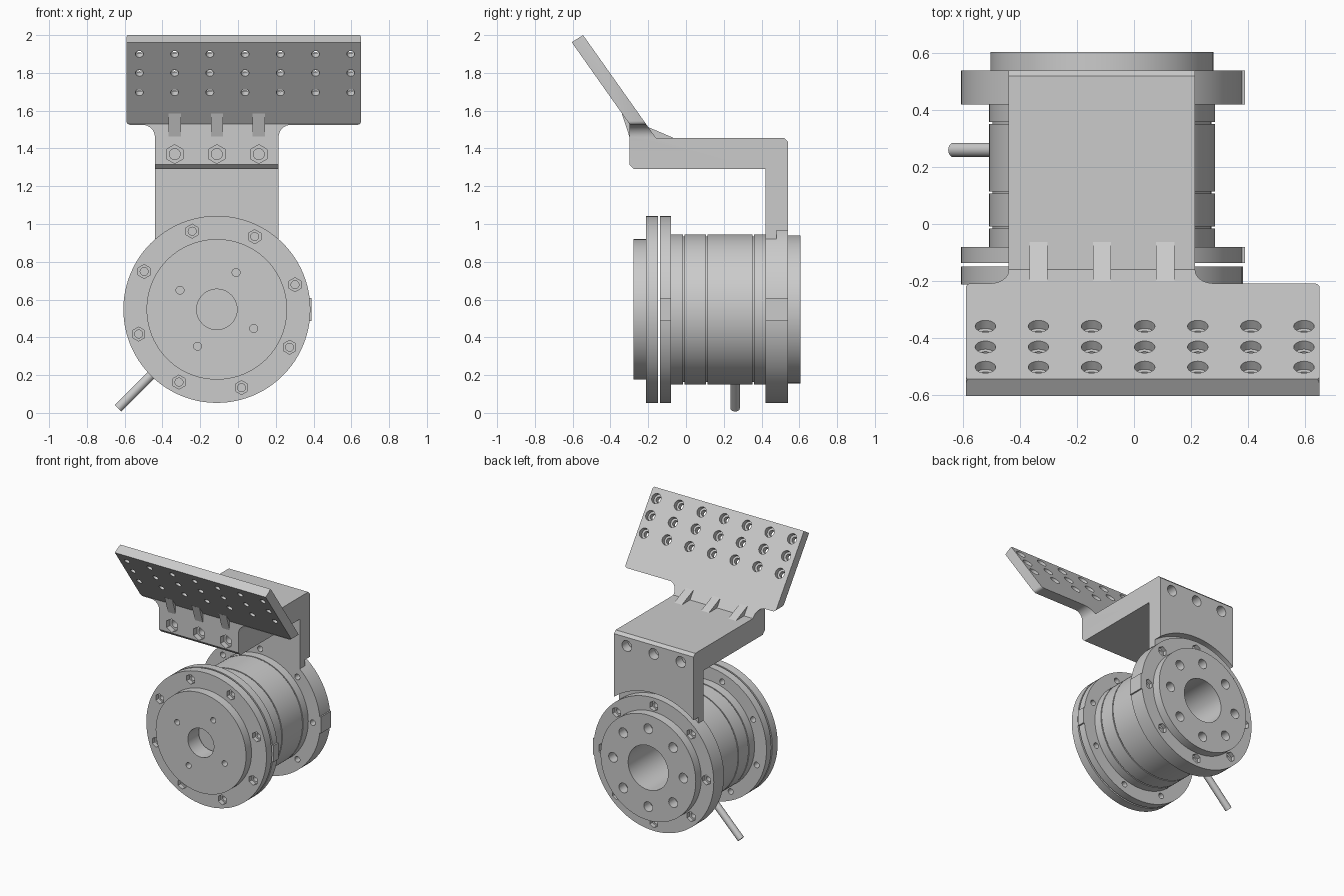
import bpy, bmesh, math
from mathutils import Matrix, Vector

if "Cube" in bpy.data.objects:
    bpy.data.objects.remove(bpy.data.objects["Cube"])

CX, CZ = -0.112, 0.548          # axis of the drum, running along y
GREY = bpy.data.materials.new("light_grey")
GREY.use_nodes = True
GREY.diffuse_color = (0.6, 0.6, 0.6, 1)
GREY.node_tree.nodes["Principled BSDF"].inputs["Base Color"].default_value = (0.6, 0.6, 0.6, 1)


def finish(name, bm):
    bmesh.ops.remove_doubles(bm, verts=bm.verts, dist=1e-5)
    bmesh.ops.recalc_face_normals(bm, faces=bm.faces)
    me = bpy.data.meshes.new(name)
    bm.to_mesh(me)
    bm.free()
    me.materials.append(GREY)
    ob = bpy.data.objects.new(name, me)
    bpy.context.collection.objects.link(ob)
    return ob


def lathe(name, profile, n=96):
    """Revolve (radius, y) points around the drum axis."""
    bm = bmesh.new()
    vs = [bm.verts.new((CX + r, y, CZ)) for r, y in profile]
    es = [bm.edges.new((a, b)) for a, b in zip(vs, vs[1:])]
    bmesh.ops.spin(bm, geom=vs + es, cent=(CX, 0, CZ), axis=(0, 1, 0),
                   angle=math.tau, steps=n, use_duplicate=False)
    return finish(name, bm)


def prism(name, pts, lo, hi, axis):
    """Extrude an outline: (y, z) along x, or (x, z) along y."""
    bm = bmesh.new()
    put = (lambda p, t: (t, p[0], p[1])) if axis == "x" else (lambda p, t: (p[0], t, p[1]))
    f = bm.faces.new([bm.verts.new(put(p, lo)) for p in pts])
    ext = bmesh.ops.extrude_face_region(bm, geom=[f])
    shift = Vector(put((0, 0), hi - lo))
    bmesh.ops.translate(bm, vec=shift, verts=[v for v in ext["geom"] if isinstance(v, bmesh.types.BMVert)])
    return finish(name, bm)


def rods(name, spans, r, n=24):
    """Cylinders between pairs of points, all in one mesh."""
    bm = bmesh.new()
    for a, b in spans:
        a, b = Vector(a), Vector(b)
        rot = (b - a).to_track_quat('Z', 'Y').to_matrix().to_4x4()
        bmesh.ops.create_cone(bm, cap_ends=True, segments=n, radius1=r, radius2=r,
                              depth=(b - a).length, matrix=Matrix.Translation((a + b) / 2) @ rot)
    return finish(name, bm)


def boolean(ob, tool, op="DIFFERENCE"):
    m = ob.modifiers.new("cut", 'BOOLEAN')
    m.operation, m.object, m.solver = op, tool, 'EXACT'
    bpy.context.view_layer.objects.active = ob
    bpy.ops.object.modifier_apply(modifier=m.name)
    bpy.data.objects.remove(tool)


def ring(r, y0, y1, n=8, start=0.0):
    """Spans along y, spaced evenly on a bolt circle."""
    out = []
    for i in range(n):
        a = math.radians(start) + math.tau * i / n
        x, z = CX + r * math.cos(a), CZ + r * math.sin(a)
        out.append(((x, y0, z), (x, y1, z)))
    return out


def arc(cx, cz, r, a0, a1, n=8):
    return [(cx + r * math.cos(math.radians(a0 + (a1 - a0) * i / n)),
             cz + r * math.sin(math.radians(a0 + (a1 - a0) * i / n))) for i in range(n + 1)]


# Front disc with its flange and centre hole
front = lathe("front_disc", [(0.107, -0.277), (0.372, -0.277), (0.372, -0.212), (0.495, -0.212),
                             (0.495, -0.149), (0.107, -0.149), (0.107, -0.277)])
boolean(front, rods("c", ring(0.434, -0.3, -0.18, start=62.5), 0.037, 6))
boolean(front, rods("c", ring(0.434, -0.3, -0.1, start=62.5), 0.021))
boolean(front, rods("c", ring(0.22, -0.3, -0.2, 4, 62.5), 0.021))

# Drum: front flange, grooved barrel, rear flange, rear disc and bore
profile = [(0, -0.137), (0.495, -0.137), (0.495, -0.08), (0.397, -0.08)]
for y in (-0.012, 0.111, 0.355):
    profile += [(0.397, y - 0.004), (0.385, y - 0.004), (0.385, y + 0.004), (0.397, y + 0.004)]
profile += [(0.397, 0.42), (0.495, 0.42), (0.495, 0.54), (0.392, 0.54), (0.392, 0.605),
            (0.165, 0.605), (0.165, -0.05), (0, -0.05)]
drum = lathe("drum", profile)
boolean(drum, rods("c", ring(0.434, -0.2, -0.04, start=62.5), 0.021))
boolean(drum, rods("c", ring(0.434, 0.51, 0.58), 0.037, 6))
boolean(drum, rods("c", ring(0.434, 0.38, 0.58), 0.021))
boolean(drum, rods("c", ring(0.29, 0.53, 0.65), 0.036))

# Flat tabs on the +x side of the two drum flanges
for name, y0, y1 in (("front_tab", -0.137, -0.08), ("rear_tab", 0.42, 0.54)):
    prism(name, [(0.34, 0.487), (0.39, 0.487), (0.39, 0.608), (0.34, 0.608)], y0, y1, "y")

# Cable stub leaving the barrel radially
rods("cable_stub", [((-0.38, 0.26, 0.28), (-0.635, 0.26, 0.025))], 0.025)

# Bracket: side profile trimmed to the front outline
bracket = prism("bracket", [(-0.275, 1.29), (0.42, 1.29), (0.42, 0.92), (0.54, 0.92), (0.54, 1.435),
                            (0.52, 1.455), (-0.159, 1.455), (-0.545, 2.0), (-0.605, 1.962),
                            (-0.30, 1.53), (-0.30, 1.315)], -0.8, 0.8, "x")
outline = [(-0.44, 0.8), (0.215, 0.8)]
outline += arc(0.28, 1.46, 0.065, 180, 90)
outline += arc(0.632, 1.545, 0.02, -90, 0, 4) + arc(0.632, 1.985, 0.02, 0, 90, 4)
outline += arc(-0.571, 1.985, 0.02, 90, 180, 4) + arc(-0.571, 1.545, 0.02, 180, 270, 4)
outline += arc(-0.505, 1.46, 0.065, 90, 0)
boolean(bracket, prism("c", outline, -0.9, 0.9, "y"), "INTERSECT")

# Stepped seat around the rear flange
boolean(bracket, rods("c", [((CX, 0.48, CZ), (CX, 0.7, CZ))], 0.53, 96))
boolean(bracket, rods("c", [((CX, 0.3, CZ), (CX, 0.5, CZ))], 0.49, 96))

# Bolt holes along the arm, with hex pockets in front
XS = (-0.335, -0.112, 0.11)
boolean(bracket, rods("c", [((x, -0.4, 1.37), (x, -0.26, 1.37)) for x in XS], 0.05, 6))
boolean(bracket, rods("c", [((x, -0.4, 1.37), (x, 0.0, 1.37)) for x in XS], 0.029))
boolean(bracket, rods("c", [((x, 0.47, 1.37), (x, 0.7, 1.37)) for x in XS], 0.04))

# Grid of counterbored holes in the tilted plate
normal = Vector((0, 0.816, 0.578))
bores, holes = [], []
for i in range(7):
    for z in (1.90, 1.80, 1.697):
        p = Vector((-0.522 + 0.1865 * i, -0.605 + (1.964 - z) * 0.707, z))
        bores.append((p + normal * 0.035, p + normal * 0.12))
        holes.append((p - normal * 0.05, p + normal * 0.05))
boolean(bracket, rods("c", bores, 0.036))
boolean(bracket, rods("c", holes, 0.021))

# Stiffening ribs on both sides of the bend
for i, x in enumerate(XS):
    prism(f"top_rib_{i + 1}", [(-0.052, 1.45), (-0.205, 1.515), (-0.23, 1.48), (-0.18, 1.44)],
          x - 0.032, x + 0.032, "x")
    prism(f"front_rib_{i + 1}", [(-0.299, 1.46), (-0.34, 1.585), (-0.29, 1.57), (-0.27, 1.47)],
          x - 0.032, x + 0.032, "x")

# Smooth the round parts, keep edges sharp
bpy.ops.object.select_all(action='DESELECT')
for ob in bpy.context.collection.objects:
    if ob.type == 'MESH' and GREY.name in ob.data.materials:
        ob.select_set(True)
        bpy.context.view_layer.objects.active = ob
bpy.ops.object.shade_smooth_by_angle(angle=math.radians(30))
